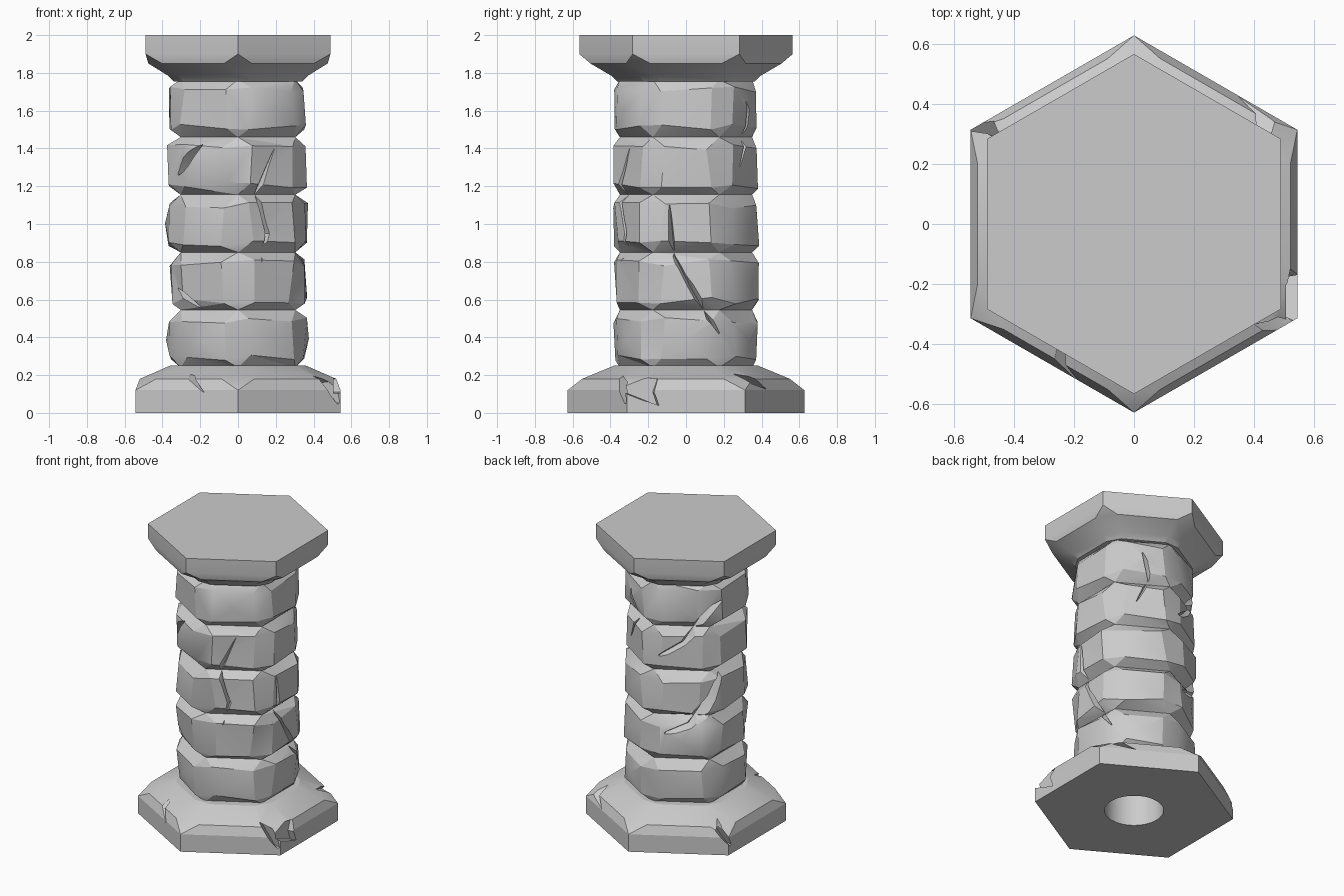
import bpy, bmesh, math, random
from mathutils import Vector

random.seed(4)
if "Cube" in bpy.data.objects:
    bpy.data.objects.remove(bpy.data.objects["Cube"])

stone = bpy.data.materials.new("grey stone")
stone.use_nodes = True
stone.diffuse_color = (0.6, 0.6, 0.6, 1)
stone.node_tree.nodes["Principled BSDF"].inputs["Base Color"].default_value = (0.6, 0.6, 0.6, 1)


def add_object(name, bm):
    bmesh.ops.recalc_face_normals(bm, faces=bm.faces)
    mesh = bpy.data.meshes.new(name)
    bm.to_mesh(mesh)
    bm.free()
    mesh.materials.append(stone)
    obj = bpy.data.objects.new(name, mesh)
    bpy.context.collection.objects.link(obj)
    return obj


def polar(angle, r, z):
    a = math.radians(angle)
    return Vector((r * math.cos(a), r * math.sin(a), z))


def hex_ring(bm, r, z):
    """Six corners, with points towards front and back."""
    return [bm.verts.new(polar(30 + 60 * i, r, z)) for i in range(6)]


def cut_ring(bm, apothem, half, z, wobble=0.0):
    """Two points on each of six sides, so every corner is chamfered."""
    pts = []
    r, spread = math.hypot(apothem, half), math.degrees(math.atan2(half, apothem))
    for i in range(6):
        for s in (-1, 1):
            j = lambda: random.uniform(-wobble, wobble)
            pts.append(bm.verts.new(polar(60 * i + s * spread + 200 * j(), r + j(), z + 1.3 * j())))
    return pts


def hex_to_cut(bm, corners, pts):
    """Side strips and corner triangles between a hexagon and a chamfered ring."""
    sides = []
    for i in range(6):
        a, b = pts[2 * i], pts[2 * i + 1]
        sides.append(bm.faces.new((corners[i - 1], corners[i], b, a)))
        bm.faces.new((corners[i], pts[(2 * i + 2) % 12], b))
    return sides


def bridge(bm, lower, upper):
    n = len(lower)
    return [bm.faces.new((lower[i], lower[(i + 1) % n], upper[(i + 1) % n], upper[i])) for i in range(n)]


def slab(name, flat_z, corner_z, corner_r, flare, neck):
    """Hexagonal plinth or capital; the flare narrows to the neck."""
    bm = bmesh.new()
    end, rim = hex_ring(bm, corner_r, flat_z), hex_ring(bm, corner_r, corner_z)
    bm.faces.new(end)
    bridge(bm, end, rim)
    rings = [cut_ring(bm, *ring) for ring in flare + [neck]]
    hex_to_cut(bm, rim, rings[0])
    for a, b in zip(rings, rings[1:]):
        bridge(bm, a, b)
    bm.faces.new(rings[-1])
    return add_object(name, bm)


# Shaft: five bulging courses of rough stone with pinched joints
bm = bmesh.new()
STEP, FOOT = 0.305, 0.24
joint = hex_ring(bm, 0.35, FOOT)
bm.faces.new(joint)
bulged = []
for tier in range(5):
    z = FOOT + STEP * tier
    low = cut_ring(bm, 0.358, 0.125, z + 0.05, 0.014)
    high = cut_ring(bm, 0.358, 0.125, z + STEP - 0.055, 0.014)
    top = hex_ring(bm, 0.35, z + STEP)
    hex_to_cut(bm, joint, low)
    panels = bridge(bm, low, high)
    hex_to_cut(bm, top, high)
    bulged += [f for i, f in enumerate(panels) if i % 2 == 0 and (tier == 0 or random.random() < 0.4)]
    joint = top
bm.faces.new(joint)
bmesh.ops.recalc_face_normals(bm, faces=bm.faces)
poked = bmesh.ops.poke(bm, faces=bulged)
for v in poked["verts"]:
    v.co += Vector((v.co.x, v.co.y, 0)).normalized() * 0.022
bmesh.ops.triangulate(bm, faces=[f for f in bm.faces if len(f.verts) == 4])
shaft = add_object("shaft", bm)

# Plinth and capital
plinth = slab("plinth", 0, 0.12, 0.627, [(0.52, 0.2, 0.18)], (0.36, 0.14, 0.25))
capital = slab("capital", 2, 1.9, 0.565,
               [(0.475, 0.19, 1.85), (0.37, 0.15, 1.785)], (0.34, 0.14, 1.755))


def cut(target, cutter):
    cutter.hide_render = True
    mod = target.modifiers.new("cut", "BOOLEAN")
    mod.operation, mod.solver, mod.object = "DIFFERENCE", "EXACT", cutter
    bpy.context.view_layer.objects.active = target
    bpy.ops.object.modifier_apply(modifier=mod.name)
    bpy.data.objects.remove(cutter)


def crack(target, path, width, inner, outer):
    """Wedge-shaped groove along (angle, height) points, tapering at both ends."""
    bm = bmesh.new()
    rows, last = [], len(path) - 1
    for i, (a, z) in enumerate(path):
        p, q = path[max(i - 1, 0)], path[min(i + 1, last)]
        run = Vector((math.radians(q[0] - p[0]) * outer, q[1] - p[1])).normalized()
        w = width * (0.12 if i in (0, last) else 0.5)
        da, dz = math.degrees(-run.y * w / outer), run.x * w
        root = outer - 0.08 if i in (0, last) else inner
        rows.append([bm.verts.new(polar(a + da, outer, z + dz)),
                     bm.verts.new(polar(a - da, outer, z - dz)),
                     bm.verts.new(polar(a, root, z))])
    bm.faces.new(rows[0])
    bm.faces.new(rows[-1])
    for a, b in zip(rows, rows[1:]):
        bridge(bm, a, b)
    bmesh.ops.triangulate(bm, faces=bm.faces)
    cut(target, add_object("crack_cutter", bm))


# Cracks wandering over the shaft
for path, width in [
    ([(-14, 1.1), (-11, 0.83), (4, 0.67), (28, 0.42)], 0.08),
    ([(-57, 1.4), (-74, 1.16), (-64, 0.95), (-70, 0.8)], 0.07),
    ([(214, 1.26), (224, 1.33), (239, 1.42)], 0.09),
    ([(210, 0.66), (230, 0.57), (250, 0.5)], 0.09),
    ([(160, 1.64), (142, 1.53), (122, 1.36), (98, 1.27)], 0.12),
    ([(162, 1.16), (150, 0.98), (128, 0.8), (104, 0.74)], 0.12),
    ([(58, 1.65), (66, 1.48), (52, 1.3)], 0.08),
]:
    crack(shaft, path, width, 0.315, 0.43)

# Splits running down the plinth
for path, width in [
    ([(228, 0.25), (241, 0.19), (252, 0.1)], 0.08),
    ([(24, 0.24), (38, 0.18), (52, 0.12)], 0.08),
    ([(-42, 0.22), (-35, 0.15), (-31, 0.05)], 0.08),
    ([(150, 0.25), (146, 0.16), (152, 0.06)], 0.07),
]:
    crack(plinth, path, width, 0.44, 0.64)

# Chip knocked out of the plinth's side
bm = bmesh.new()
outline = [(-0.39, 0.18), (-0.38, 0.12), (-0.13, 0.04), (-0.16, 0.11), (-0.13, 0.18), (-0.26, 0.19)]
outer = [bm.verts.new((0.6, y, z)) for y, z in outline]
inner = [bm.verts.new((0.505, -0.24 + (y + 0.24) * 0.8, z)) for y, z in outline]
bridge(bm, outer, inner)
bm.faces.new(outer)
bm.faces.new(inner)
cut(plinth, add_object("chip_cutter", bm))

# Round socket up through the plinth into the shaft
for part in (plinth, shaft):
    bpy.ops.mesh.primitive_cylinder_add(vertices=40, radius=0.185, depth=1.8, location=(0, 0, 0.8))
    bore = bpy.context.object
    bore.data.materials.append(stone)
    cut(part, bore)

# Keep facets crisp and the socket smooth
for part in (shaft, plinth, capital):
    bpy.ops.object.select_all(action="DESELECT")
    part.select_set(True)
    bpy.context.view_layer.objects.active = part
    bpy.ops.object.shade_smooth_by_angle(angle=math.radians(20))
